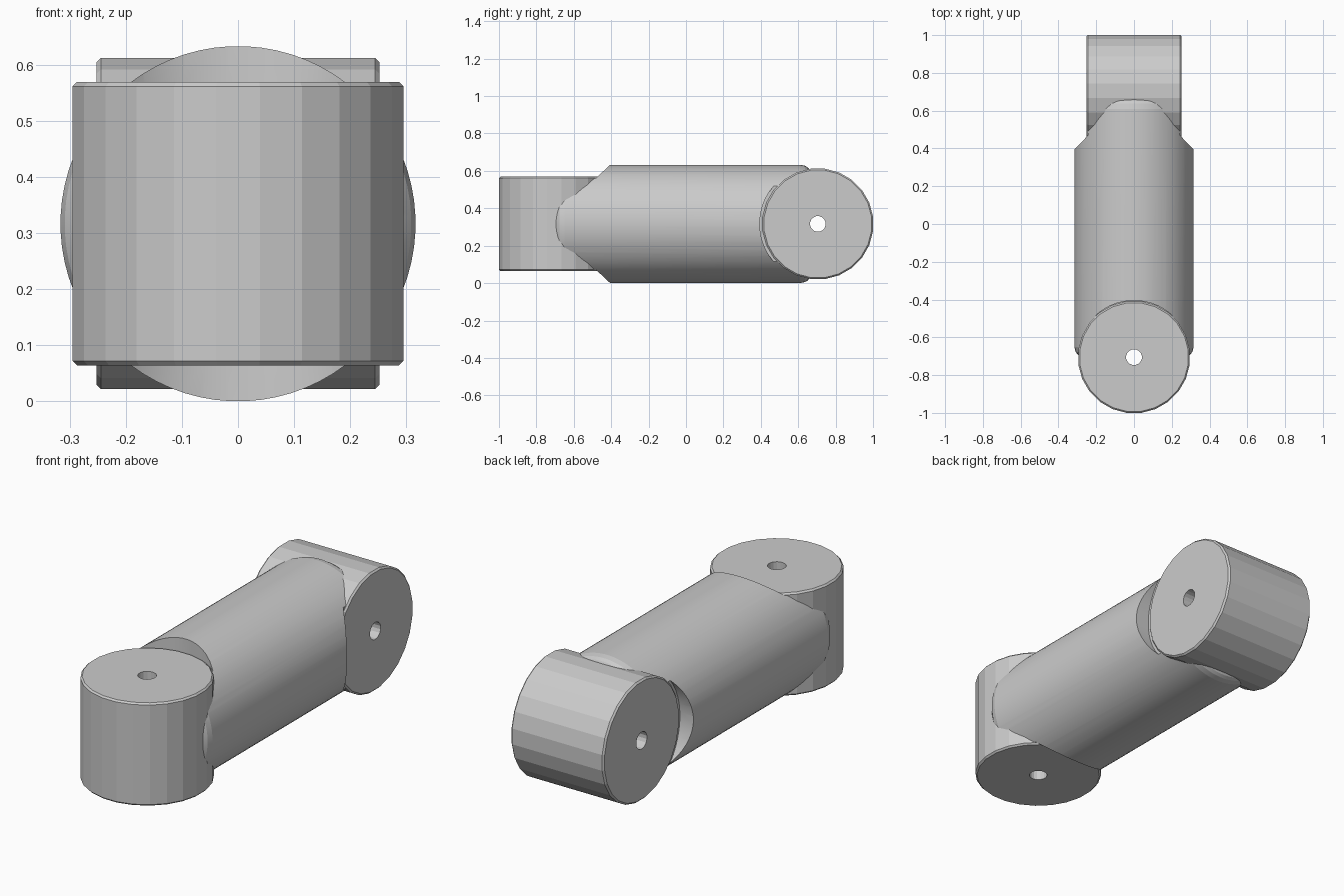
import bpy, bmesh
from math import pi, cos, sin, radians
from mathutils import Matrix

if "Cube" in bpy.data.objects:
    bpy.data.objects.remove(bpy.data.objects["Cube"])

ZC = 0.3165      # height of the link's centre line
YJ = 0.705       # joint axis distance from the centre
HALF = 0.2525    # half length of each joint drum
BODY_R = 0.3165


def lathe(name, profile, sides, matrix):
    """Closed solid of revolution about local z; profile = (radius, height)."""
    bm = bmesh.new()
    rings = []
    for r, h in profile:
        rings.append([bm.verts.new((r * cos(2 * pi * (i + 0.5) / sides),
                                    r * sin(2 * pi * (i + 0.5) / sides), h))
                      for i in range(sides)])
    for a, b in zip(rings, rings[1:]):
        for i in range(sides):
            j = (i + 1) % sides
            bm.faces.new((a[i], a[j], b[j], b[i]))
    bm.faces.new(rings[0][::-1])
    bm.faces.new(rings[-1])
    bm.transform(matrix)
    bmesh.ops.recalc_face_normals(bm, faces=bm.faces)
    mesh = bpy.data.meshes.new(name)
    bm.to_mesh(mesh)
    bm.free()
    obj = bpy.data.objects.new(name, mesh)
    bpy.context.collection.objects.link(obj)
    return obj


def boolean(target, tool, operation):
    """Apply a boolean and remove the tool object."""
    bpy.context.view_layer.objects.active = target
    mod = target.modifiers.new("cut", 'BOOLEAN')
    mod.operation = operation
    mod.solver = 'EXACT'
    mod.object = tool
    tool.hide_render = True
    bpy.ops.object.modifier_apply(modifier=mod.name)
    bpy.data.objects.remove(tool)


# Link body: round bar along y with eased ends
to_y = Matrix.Translation((0, 0, ZC)) @ Matrix.Rotation(-pi / 2, 4, 'X')
body = lathe("link_body", [(0.285, -0.706), (0.296, -0.694), (0.309, -0.677),
                           (BODY_R, -0.65), (BODY_R, 0.61), (0.311, 0.637),
                           (0.302, 0.652), (0.285, 0.663)], 72, to_y)

# Joint frames: vertical drum in front, sideways drum at the back
front = Matrix.Translation((0, -YJ, ZC))
back = Matrix.Translation((0, YJ, ZC)) @ Matrix.Rotation(pi / 2, 4, 'Y')
joints = [("front", front, 0.300), ("back", back, 0.311)]

# Clearance cuts in the body beyond both faces of each drum
for label, frame, radius in joints:
    for side in (-1, 1):
        cutter = lathe(label + "_clearance",
                       [(radius, side * 0.243), (radius, side * 0.5)], 48, frame)
        boolean(body, cutter, 'DIFFERENCE')

# Drums with small edge chamfers, then pin holes
DRUM_R = 0.295 / cos(pi / 24)
C = 0.008
for label, frame, _ in joints:
    drum = lathe(label + "_drum", [(DRUM_R - C, -HALF), (DRUM_R, -HALF + C),
                                   (DRUM_R, HALF - C), (DRUM_R - C, HALF)],
                 24, frame)
    boolean(body, drum, 'UNION')
for label, frame, _ in joints:
    hole = lathe(label + "_pin_hole", [(0.042, -0.5), (0.042, 0.5)], 16, frame)
    boolean(body, hole, 'DIFFERENCE')

# Smooth bar, faceted drums
bpy.ops.object.select_all(action='DESELECT')
body.select_set(True)
bpy.context.view_layer.objects.active = body
bpy.ops.object.shade_smooth_by_angle(angle=radians(10))
